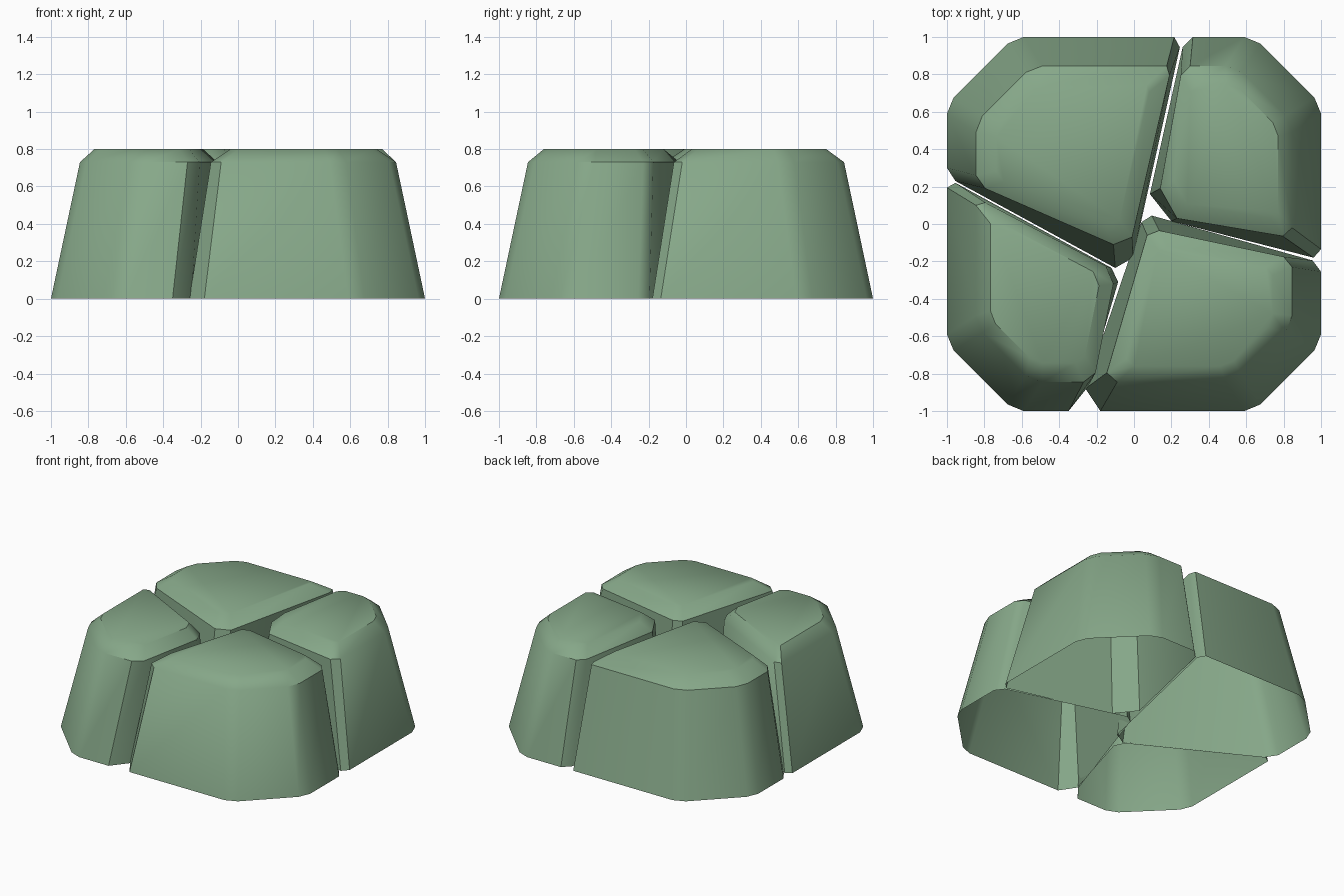
import bpy, math

if "Cube" in bpy.data.objects:
    bpy.data.objects.remove(bpy.data.objects["Cube"])

# one flat colour for all stones
green = bpy.data.materials.new("moss_green_stone")
green.diffuse_color = (0.24, 0.39, 0.25, 1)
green.use_nodes = True
green.node_tree.nodes["Principled BSDF"].inputs["Base Color"].default_value = green.diffuse_color

RING_Z, TOP_Z, CAP_SCALE = 0.73, 0.80, 0.79

# bevelled outer corner, foot and rim, for the +x +y quadrant (counter-clockwise)
FOOT_CORNER = [(1, .59), (.965, .675), (.675, .965), (.59, 1)]
RIM_CORNER = [(.845, .49), (.81, .58), (.58, .81), (.49, .845)]


def turn(points, k):
    """Rotate points by k quarter turns."""
    for _ in range(k):
        points = [(-y, x) for x, y in points]
    return points


def stone(name, k, foot_inner, rim_inner):
    foot = turn(FOOT_CORNER, k) + foot_inner
    rim = turn(RIM_CORNER, k) + rim_inner
    n = len(rim)
    # cap is the rim shrunk towards its middle
    xs, ys = [p[0] for p in rim], [p[1] for p in rim]
    cx, cy = (min(xs) + max(xs)) / 2, (min(ys) + max(ys)) / 2
    cap = [(cx + (x - cx) * CAP_SCALE, cy + (y - cy) * CAP_SCALE) for x, y in rim]
    verts = [(x, y, z) for ring, z in ((foot, 0), (rim, RING_Z), (cap, TOP_Z))
             for x, y in ring]
    # walls and sloping shoulder, flat cap, open underside
    faces = [(r * n + i, r * n + (i + 1) % n, (r + 1) * n + (i + 1) % n, (r + 1) * n + i)
             for r in range(2) for i in range(n)]
    faces.append(tuple(range(2 * n, 3 * n)))
    me = bpy.data.meshes.new(name)
    me.from_pydata(verts, [], faces)
    me.materials.append(green)
    for p in me.polygons:
        p.use_smooth = True
    me.set_sharp_from_angle(angle=math.radians(40))
    ob = bpy.data.objects.new(name, me)
    bpy.context.collection.objects.link(ob)


# four stones, each with its own sides along the cracks
stone("back_right_stone", 0,
      [(.315, 1), (.26, .945), (.085, .16), (.20, .015), (.96, -.18), (1, -.135)],
      [(.30, .845), (.25, .795), (.14, .19), (.23, .03), (.795, -.065), (.845, -.02)])
stone("back_left_stone", 1,
      [(-1, .30), (-.955, .23), (-.10, -.235), (-.005, -.18), (.245, .945), (.215, 1)],
      [(-.845, .26), (-.795, .19), (-.11, -.11), (-.01, -.07), (.19, .795), (.175, .845)])
stone("front_left_stone", 2,
      [(-.35, -1), (-.25, -.875), (-.085, -.31), (-.12, -.235), (-.955, .22), (-1, .195)],
      [(-.27, -.845), (-.205, -.795), (-.11, -.32), (-.15, -.225), (-.795, .115), (-.845, .10)])
stone("front_right_stone", 3,
      [(1, -.255), (.955, -.195), (.095, .045), (.04, .01), (-.26, -.88), (-.18, -1)],
      [(.845, -.23), (.80, -.175), (.135, -.035), (.07, -.06), (-.145, -.795), (-.09, -.845)])
